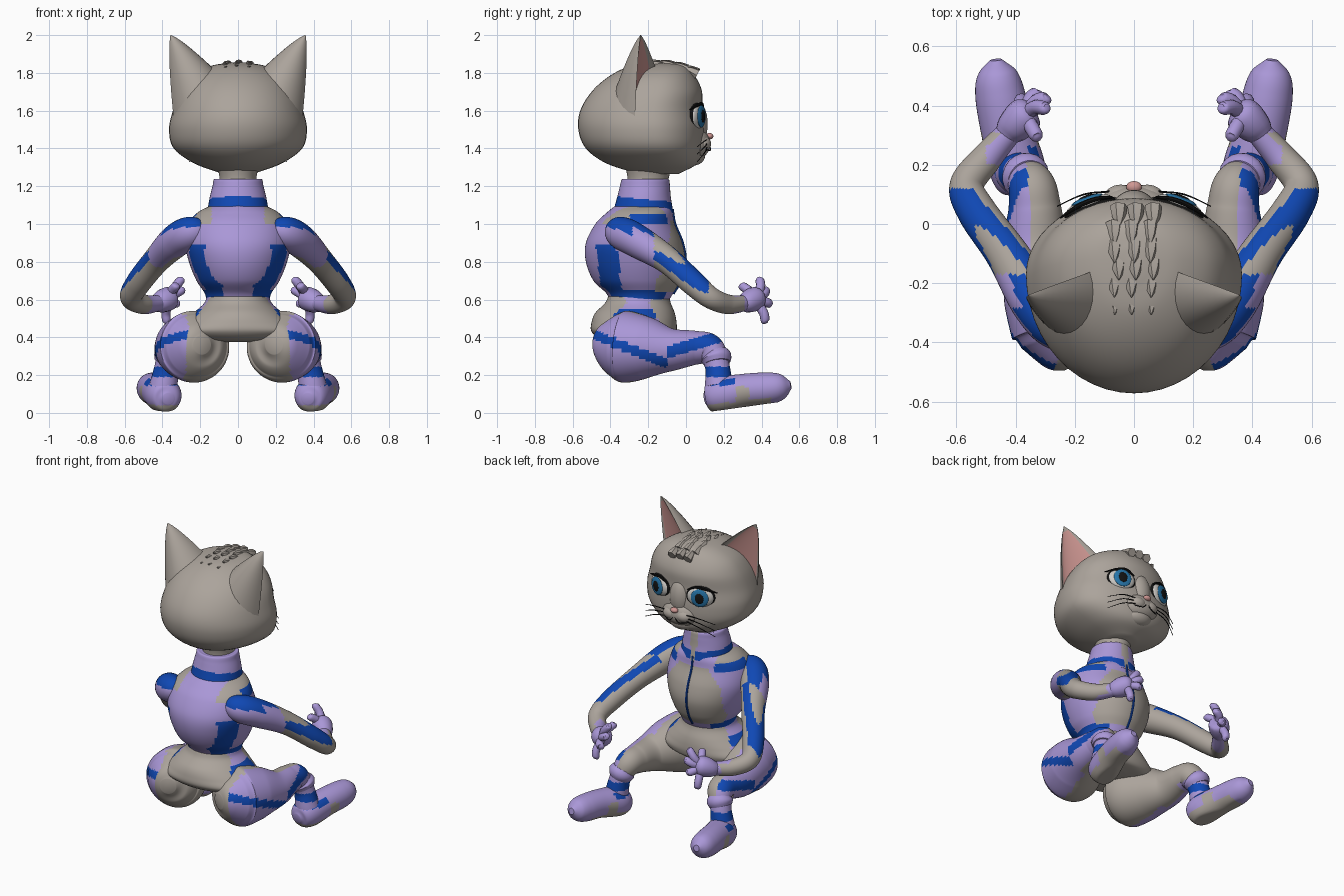
import bpy, bmesh, math, random
from mathutils import Vector, Matrix

cube = bpy.data.objects.get("Cube")
if cube:
    bpy.data.objects.remove(cube, do_unlink=True)
random.seed(4)


def material(name, rgb):
    m = bpy.data.materials.new(name)
    m.use_nodes = True
    m.diffuse_color = (*rgb, 1)
    m.node_tree.nodes["Principled BSDF"].inputs["Base Color"].default_value = (*rgb, 1)
    return m


MATS = [material("warm grey", (.41, .37, .33)), material("lavender", (.40, .31, .68)),
        material("royal blue", (.005, .065, .46)), material("soft pink", (.62, .31, .29)),
        material("iris blue", (.02, .18, .40)), material("black", (.006, .006, .006)),
        material("eye white", (.62, .60, .57))]
GREY, LILAC, BLUE, PINK, IRIS, BLACK, WHITE = range(7)


def finish(bm, name, rule):
    """Turn a bmesh into a smooth object; rule is a colour or a function of the face."""
    bmesh.ops.recalc_face_normals(bm, faces=bm.faces)
    mesh = bpy.data.meshes.new(name)
    used = []
    for f in bm.faces:
        c = rule(f.calc_center_median(), f.normal) if callable(rule) else rule
        if c not in used:
            used.append(c)
        f.material_index = used.index(c)
    bm.to_mesh(mesh)
    bm.free()
    for c in used:
        mesh.materials.append(MATS[c])
    ob = bpy.data.objects.new(name, mesh)
    bpy.context.collection.objects.link(ob)
    bpy.ops.object.select_all(action="DESELECT")
    ob.select_set(True)
    bpy.context.view_layer.objects.active = ob
    bpy.ops.object.shade_smooth_by_angle(angle=math.radians(40))
    return ob


def skin(name, rings, rule):
    """Join a list of closed rings into a capped surface."""
    bm = bmesh.new()
    loops = [[bm.verts.new(p) for p in ring] for ring in rings]
    for a, b in zip(loops, loops[1:]):
        for i in range(len(a)):
            j = (i + 1) % len(a)
            bm.faces.new((a[i], a[j], b[j], b[i]))
    bm.faces.new(loops[0])
    bm.faces.new(loops[-1])
    return finish(bm, name, rule)


def spline(keys, steps):
    """Smooth interpolation through the key tuples."""
    k = [Vector(p) for p in keys]
    k = [k[0] * 2 - k[1]] + k + [k[-1] * 2 - k[-2]]
    out = []
    for a, b, c, d in zip(k, k[1:], k[2:], k[3:]):
        for i in range(steps):
            t = i / steps
            out.append(b + (c - a) * (t / 2) + (a * 2 - b * 5 + c * 4 - d) * (t * t / 2)
                       + (b * 3 - a - c * 3 + d) * (t ** 3 / 2))
    return out + [k[-2]]


def circle(n):
    return [(math.cos(math.tau * i / n), math.sin(math.tau * i / n)) for i in range(n)]


def stack(name, keys, rule, n=40, steps=6, widest=.5):
    """Body part from levels of height, half width, back and front."""
    rings = []
    for z, rx, back, front in spline(keys, steps):
        mid = back + (front - back) * widest
        rings.append([(rx * c, mid + s * (front - mid if s > 0 else mid - back), z) for c, s in circle(n)])
    return skin(name, rings, rule)


def tube(name, keys, rule, side=1, n=24, steps=8, floor=None):
    """Limb swept along points of x, y, z and radius, mirrored by side."""
    pts = spline(keys, steps)
    path = [Vector(p[:3]) for p in pts]
    tan = [(path[min(i + 1, len(path) - 1)] - path[max(i - 1, 0)]).normalized() for i in range(len(path))]
    u = tan[0].orthogonal().normalized()
    rings = []
    for i, p in enumerate(path):
        if i:
            u = tan[i - 1].rotation_difference(tan[i]) @ u
        v = tan[i].cross(u)
        ring = [p + (u * c + v * s) * max(pts[i][3], .002) for c, s in circle(n)]
        for q in ring:
            if floor:
                q.z = max(q.z, floor(q))
            q.x *= side
        rings.append(ring)
    flip = Vector((side, 1, 1))
    paint = (lambda c, m: rule(c * flip, m * flip)) if callable(rule) else rule
    return skin(name, rings, paint)


def ball(name, loc, scale, colour, turn=0, n=32):
    bm = bmesh.new()
    mat = Matrix.LocRotScale(Vector(loc), Matrix.Rotation(turn, 3, "Z").to_quaternion(), Vector(scale))
    bmesh.ops.create_uvsphere(bm, u_segments=n, v_segments=n // 2, radius=1, matrix=mat)
    return finish(bm, name, colour)


# Head, muzzle and nose
stack("head", [(1.265, .08, -.25, -.04), (1.32, .23, -.42, .06), (1.40, .34, -.53, .09),
               (1.50, .365, -.57, .095), (1.60, .345, -.56, .085), (1.70, .31, -.50, .085),
               (1.78, .25, -.41, .05), (1.835, .15, -.30, 0), (1.855, .04, -.18, -.08)], GREY, 48, 6, .6)
ball("muzzle", (0, .04, 1.425), (.13, .09, .085), GREY)
ball("chin", (0, .04, 1.365), (.09, .062, .055), GREY)
ball("nose_bridge", (0, .045, 1.53), (.075, .07, .13), GREY)
ball("nose", (0, .125, 1.465), (.026, .02, .017), PINK)

# Tufts on the crown
for row in range(6):
    for col in range(-1, 2):
        x, y = col * .06 + random.uniform(-.01, .01), -.27 + row * .058
        z = 1.845 - 1.5 * x * x - 1.4 * (y + .13) ** 2
        tube("crown_tuft", [(x, y + .04, z - .015, .03), (x, y, z + .006, .022),
                            (x, y - .035, z + .024, .002)], GREY, n=6, steps=2)


# Suit torso, collar and neck
def torso_paint(c, n):
    x = abs(c.x)
    if c.y > -.16 and .64 < c.z < 1.02 and x < .2 - max(c.z - .9, 0) * .8 and n.y > .25:
        return GREY
    if c.z < .65 and x > .105:
        return BLUE
    edge = -.425 + .12 * (.9 - c.z)
    if c.z < .89 and abs(c.y - edge) < .055 and x > .08:
        return BLUE
    if c.z > 1.0 and x > .14:
        return GREY if c.y < -.3 or c.z > 1.05 else BLUE
    return LILAC


def collar_paint(c, n):
    if c.y > -.2 and abs(c.x) < .022:
        return GREY
    slant = c.z + .10 * (c.y + .36)
    return BLUE if 1.085 < slant < 1.145 else LILAC


stack("torso", [(.50, .18, -.41, -.10), (.57, .168, -.40, -.10), (.63, .175, -.42, -.07),
                (.70, .22, -.49, -.03), (.80, .26, -.53, -.005), (.90, .28, -.53, -.02),
                (1.0, .26, -.48, -.06), (1.06, .215, -.42, -.07), (1.10, .14, -.37, -.08)],
      torso_paint, 96, 12)
tube("zip", [(0, -.068, .63, .007), (0, -.028, .70, .007), (0, -.003, .80, .007), (0, -.018, .90, .007),
             (0, -.058, 1.0, .007), (0, -.072, 1.08, .007)], BLUE, n=8)
stack("collar", [(1.05, .165, -.39, -.065), (1.14, .15, -.365, -.08), (1.20, .135, -.35, -.085),
                 (1.235, .128, -.34, -.09), (1.236, .11, -.32, -.11)], collar_paint, 64, 10)
stack("neck", [(1.18, .10, -.31, -.10), (1.25, .098, -.31, -.09), (1.34, .12, -.33, -.06)], GREY)


# Hips
def hip_paint(c, n):
    if abs(c.x) < .19 + (.55 - c.z) * .7 or n.y > .6:
        return GREY
    return BLUE if .50 < c.z < .55 else LILAC


stack("hips", [(.375, .10, -.36, -.14), (.39, .27, -.45, -.07), (.43, .345, -.50, -.05),
               (.48, .295, -.50, -.05), (.53, .235, -.48, -.06), (.58, .18, -.43, -.08),
               (.62, .165, -.41, -.09)], hip_paint, 80, 8)


# Rules for the striped limbs
def arm_paint(c, n):
    if c.y < -.28:
        return BLUE if n.z > .35 else LILAC
    if c.y < -.17:
        return BLUE if n.z > .75 else LILAC if n.x > 0 else GREY
    if c.x < .50 and c.y > .2:
        return LILAC if n.x < .35 or c.y > .31 else GREY
    twist = n.z * .8 + n.x * .4 - 1.6 * (c.y + .02)
    return BLUE if c.y < .12 and .3 < twist < .82 else GREY


def leg_paint(c, n):
    if c.y > .07 and c.z < .28:
        return BLUE if .19 < c.z < .245 else LILAC
    if n.x < .2 and (c.y > -.1 or c.x < .30):
        return GREY
    if c.y < -.10:
        line = .36 - .4 * (c.y + .35)
        return BLUE if abs(c.z - line) < .026 else LILAC
    return BLUE if abs(c.z - .35 - .3 * c.y) < .032 else LILAC


def boot_floor(p):
    return .005 + max(p.y - .12, 0) * .14


def boot_paint(c, n):
    if c.z < boot_floor(c) + .035 and c.y < .45:
        return GREY
    if c.y < .26 and .145 < c.z < .18:
        return BLUE
    return GREY if abs(c.y - .30) < .035 and c.z < .14 else LILAC


for s, tag in ((1, "left"), (-1, "right")):
    # Ear with a hollow pink front
    inner, outer, tip = Vector((.085, -.14, 1.77)), Vector((.342, -.27, 1.57)), Vector((.357, -.24, 2))
    half, back = (outer - inner) / 2, Vector((-.07, -.18, 0))
    rings = []
    for i in range(13):
        t = i / 12
        mid, k = (inner + outer).lerp(tip * 2, t) / 2, max((1 - t) ** .8, .01)
        ring = [mid + half * c * k + back * k * (v if v > 0 else -.2 * v) for c, v in circle(28)]
        rings.append([(p.x * s, p.y, p.z) for p in ring])
    ear = skin(tag + "_ear", rings, GREY)
    ear.data.materials.append(MATS[PINK])
    for f in ear.data.polygons:
        if f.index < 11 * 28 and 17 <= f.index % 28 <= 25:
            f.material_index = 1

    # Eye in nested layers
    a = math.radians(20)
    out = Vector((math.sin(a) * s, math.cos(a), 0))
    eye = Vector((.15 * s, .058, 1.57))
    for part, off, size, col in (("lash_rim", -.004, (.092, .026, .073), BLACK),
                                 ("eyeball", .002, (.084, .03, .066), WHITE),
                                 ("iris", .025, (.056, .012, .059), IRIS),
                                 ("pupil", .034, (.028, .007, .034), BLACK)):
        ball(f"{tag}_{part}", eye + out * off, size, col, -a * s)
    tube(tag + "_upper_lash", [(.075, .09, 1.61, .004), (.13, .084, 1.637, .008), (.19, .06, 1.628, .008),
                               (.25, .02, 1.605, .003)], BLACK, s, 8)

    # Cheek pad, mouth and whiskers
    ball(tag + "_cheek_pad", (.045 * s, .085, 1.425), (.058, .048, .042), GREY)
    tube(tag + "_mouth", [(0, .125, 1.425, .003), (.035, .128, 1.39, .003), (.085, .105, 1.395, .003)], BLACK, s, 6, 4)
    for i in range(3):
        z = 1.445 - i * .02
        tube(tag + "_whisker", [(.08, .11, z, .003), (.17, .10, z - .005 - i * .01, .003),
                                (.26, .06, z - .035 - i * .02, .001)], BLACK, s, 6, 4)

    # Arm
    tube(tag + "_arm", [(.17, -.36, .97, .05), (.25, -.345, .955, .085), (.33, -.26, .91, .088),
                        (.43, -.10, .81, .072), (.53, .04, .685, .066), (.565, .13, .61, .058),
                        (.50, .22, .575, .052), (.43, .30, .58, .043), (.40, .33, .59, .04)], arm_paint, s, 40, 16)

    # Hand with four fingers and a thumb
    tube(tag + "_palm", [(.44, .29, .58, .035), (.415, .32, .585, .055), (.38, .355, .60, .064),
                         (.355, .38, .61, .055), (.335, .395, .615, .012)], LILAC, s, 16, 4)
    for x, y, z in ((.325, .29, .68), (.295, .395, .715), (.29, .43, .655), (.32, .45, .575), (.38, .425, .475)):
        root, end = Vector((.37, .365, .60)), Vector((x, y, z))
        knuckle = root.lerp(end, .55) + Vector((.006, .012, 0))
        tube(tag + "_finger", [(*root, .026), (*knuckle, .025), (*root.lerp(end, .9), .023), (*end, .01)],
             LILAC, s, 10, 4)

    # Leg, cuff and boot
    tube(tag + "_leg", [(.19, -.475, .36, .05), (.205, -.44, .36, .115), (.22, -.38, .355, .165),
                        (.235, -.32, .35, .19), (.285, -.21, .345, .165), (.33, -.08, .335, .115),
                        (.335, .05, .345, .09), (.345, .125, .335, .08), (.375, .165, .25, .065),
                        (.395, .175, .14, .075)], leg_paint, s, 56, 18)
    tube(tag + "_cuff", [(.358, .15, .315, .07), (.366, .16, .29, .082), (.376, .165, .262, .07)], LILAC, s, 20, 4)
    tube(tag + "_boot", [(.37, .10, .075, .03), (.375, .125, .08, .075), (.395, .19, .095, .095),
                         (.43, .32, .12, .088), (.453, .44, .13, .084), (.462, .51, .14, .066),
                         (.466, .555, .148, .02)], boot_paint, s, 40, 12, boot_floor)
